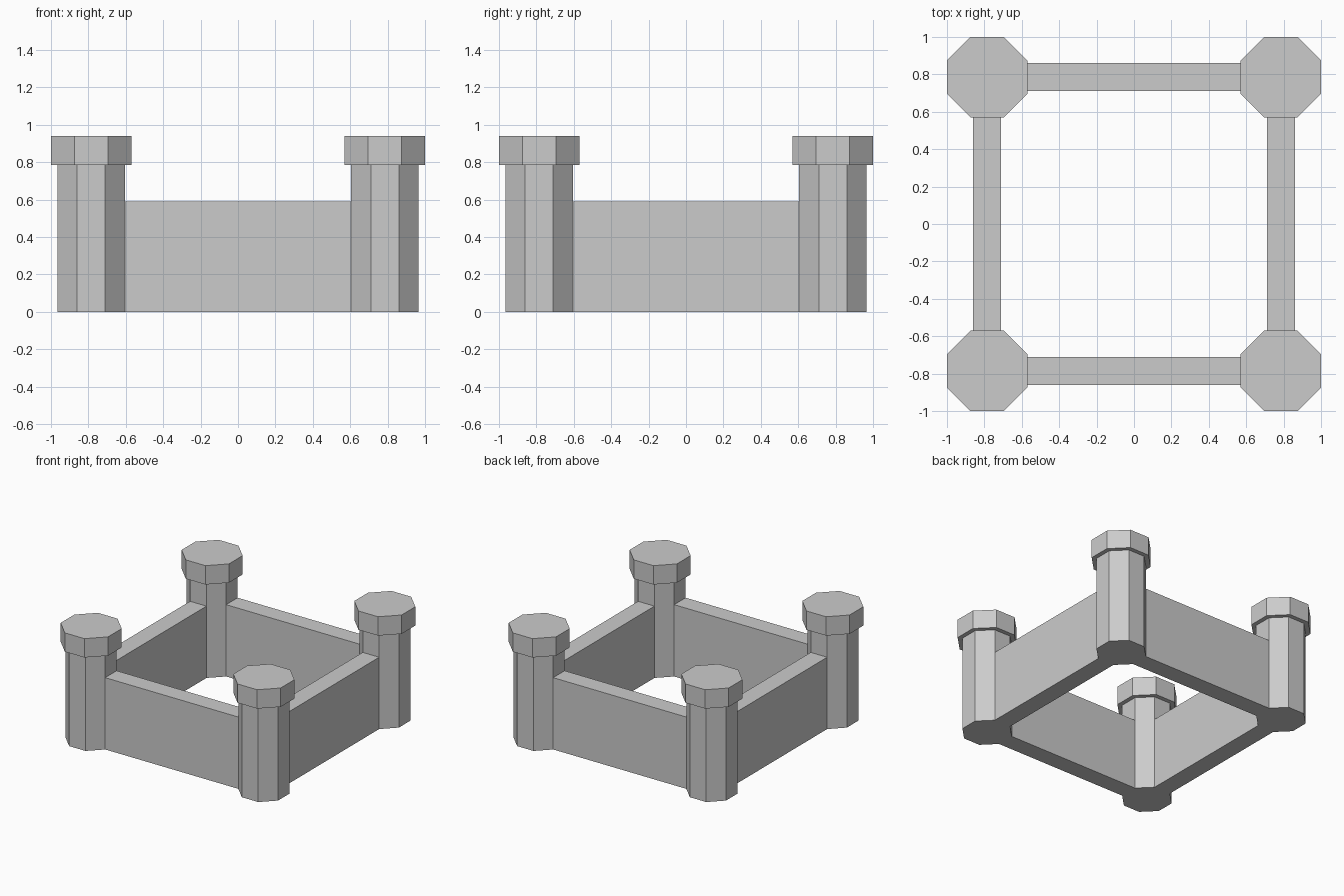
import bpy, bmesh, math
from mathutils import Matrix, Vector

cube = bpy.data.objects.get("Cube")
if cube:
    bpy.data.objects.remove(cube, do_unlink=True)

# Main dimensions
CENTRE = 0.785        # tower axis, in x and y
SHAFT = 0.18          # half width across flats of the shaft
CAP = 0.215           # half width across flats of the cap
CAP_BASE, CAP_TOP = 0.785, 0.94
WALL_HEIGHT = 0.59
WALL_THICK = 2 * SHAFT * math.tan(math.pi / 8)   # as wide as one shaft facet

stone = bpy.data.materials.new("grey stone")
stone.use_nodes = True
colour = (0.6, 0.6, 0.6, 1)
stone.diffuse_color = colour
stone.node_tree.nodes["Principled BSDF"].inputs["Base Color"].default_value = colour


def finish(name, bm):
    bmesh.ops.recalc_face_normals(bm, faces=bm.faces)
    mesh = bpy.data.meshes.new(name)
    bm.to_mesh(mesh)
    bm.free()
    mesh.materials.append(stone)
    obj = bpy.data.objects.new(name, mesh)
    bpy.context.collection.objects.link(obj)
    return obj


def add_tower(name, x, y):
    """Octagonal shaft with an overhanging cap, lofted ring by ring."""
    bm = bmesh.new()
    rings = []
    for flat, z in ((SHAFT, 0), (SHAFT, CAP_BASE), (CAP, CAP_BASE), (CAP, CAP_TOP)):
        radius = flat / math.cos(math.pi / 8)
        angles = [(i + 0.5) * math.pi / 4 for i in range(8)]
        rings.append([bm.verts.new((radius * math.cos(a), radius * math.sin(a), z))
                      for a in angles])
    for low, high in zip(rings, rings[1:]):
        for i in range(8):
            j = (i + 1) % 8
            bm.faces.new((low[i], low[j], high[j], high[i]))
    bm.faces.new(rings[0])
    bm.faces.new(rings[-1])
    finish(name, bm).location = (x, y, 0)


def add_wall(name, turn):
    """Plain wall between two shafts, turned about the courtyard centre."""
    bm = bmesh.new()
    bmesh.ops.create_cube(bm, size=1)
    length = 2 * (CENTRE - SHAFT)
    bmesh.ops.scale(bm, vec=(length, WALL_THICK, WALL_HEIGHT), verts=bm.verts)
    bmesh.ops.translate(bm, vec=Vector((0, -CENTRE, WALL_HEIGHT / 2)), verts=bm.verts)
    bmesh.ops.rotate(bm, matrix=Matrix.Rotation(turn, 3, 'Z'), verts=bm.verts)
    finish(name, bm)


# Corner towers
for depth, sy in (("front", -1), ("back", 1)):
    for side, sx in (("left", 1), ("right", -1)):
        add_tower(f"{depth}_{side}_tower", sx * CENTRE, sy * CENTRE)

# Connecting walls
for i, side in enumerate(("front", "left", "back", "right")):
    add_wall(f"{side}_wall", i * math.pi / 2)
